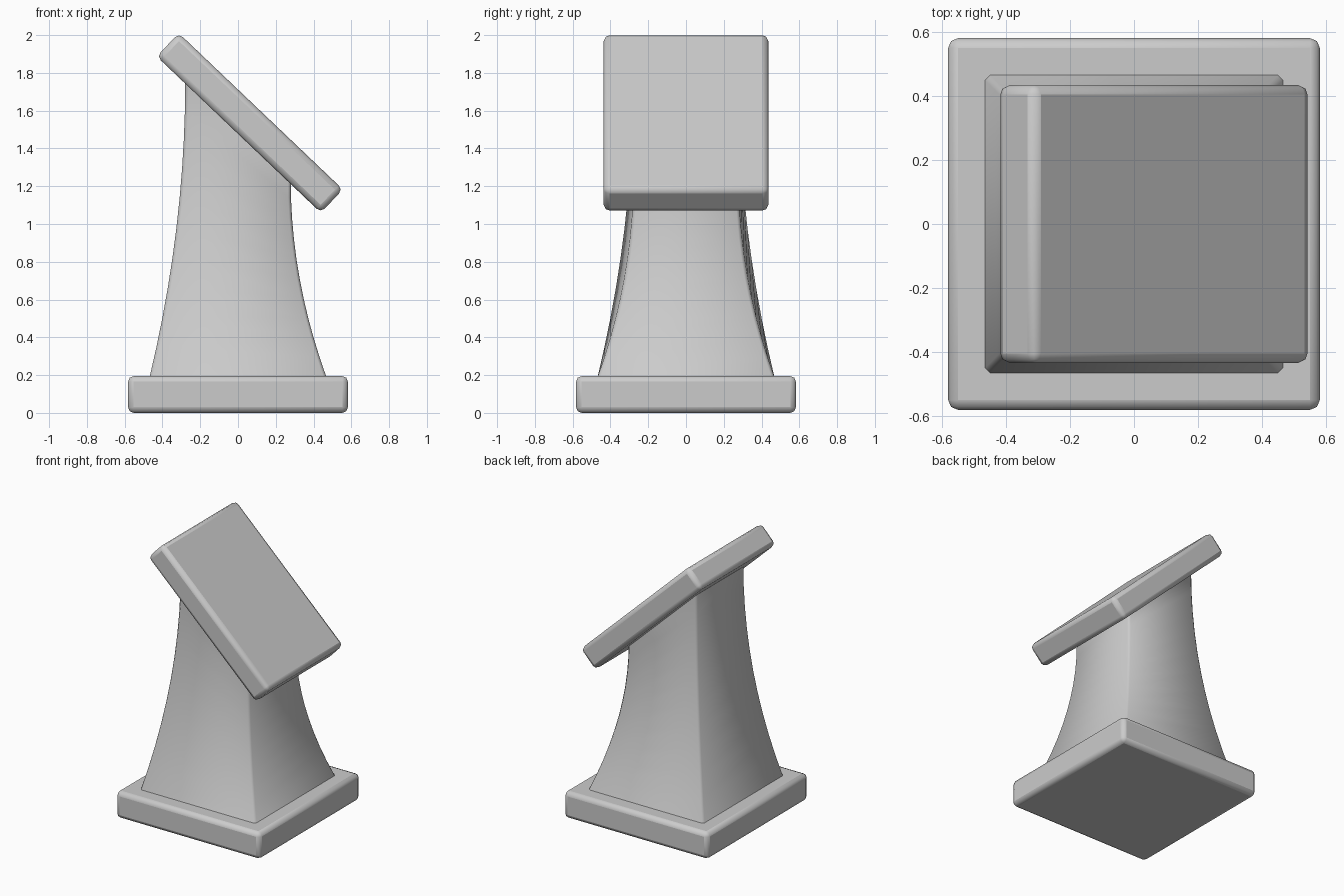
import bpy, bmesh, math

if "Cube" in bpy.data.objects:
    bpy.data.objects.remove(bpy.data.objects["Cube"])

def finish(ob, bevel=0.0, segments=2):
    if bevel:
        m = ob.modifiers.new("Bevel", 'BEVEL')
        m.width = bevel
        m.segments = segments
    bpy.ops.object.select_all(action='DESELECT')
    ob.select_set(True)
    bpy.context.view_layer.objects.active = ob
    bpy.ops.object.shade_smooth_by_angle(angle=math.radians(50))

def box(name, size, location, tilt=0.0, bevel=0.03):
    bpy.ops.mesh.primitive_cube_add(size=1, location=location)
    ob = bpy.context.object
    ob.name = name
    ob.scale = size
    bpy.ops.object.transform_apply(location=False, rotation=False, scale=True)
    ob.rotation_euler.y = tilt
    finish(ob, bevel)
    return ob

# Base plinth
box("base", (1.164, 1.164, 0.195), (0, 0, 0.0975))

# Slanted top panel
TILT = math.radians(43.6)
box("slanted_panel", (1.20, 0.872, 0.17), (0.0625, 0, 1.535), TILT)

# Flared column: chamfered square rings, tilting towards the panel
bm = bmesh.new()
rings, chamfer, steps = [], 0.016, 10
for i in range(steps + 1):
    t = i / steps
    w = 0.279 + 0.189 * (1 - t) ** 2
    c = w - chamfer
    outline = [(w, -c), (w, c), (c, w), (-c, w), (-w, c), (-w, -c), (-c, -w), (c, -w)]
    ring = []
    for x, y in outline:
        top = 1.50 - math.tan(TILT) * x * 0.28 / w
        ring.append(bm.verts.new((x, y, 0.19 + (top - 0.19) * t)))
    rings.append(ring)
for a, b in zip(rings, rings[1:]):
    for k in range(8):
        n = (k + 1) % 8
        bm.faces.new((a[k], a[n], b[n], b[k]))
bm.faces.new(rings[0][::-1])
bm.faces.new(rings[-1])
mesh = bpy.data.meshes.new("column")
bm.to_mesh(mesh)
bm.free()
column = bpy.data.objects.new("column", mesh)
bpy.context.collection.objects.link(column)
finish(column)
